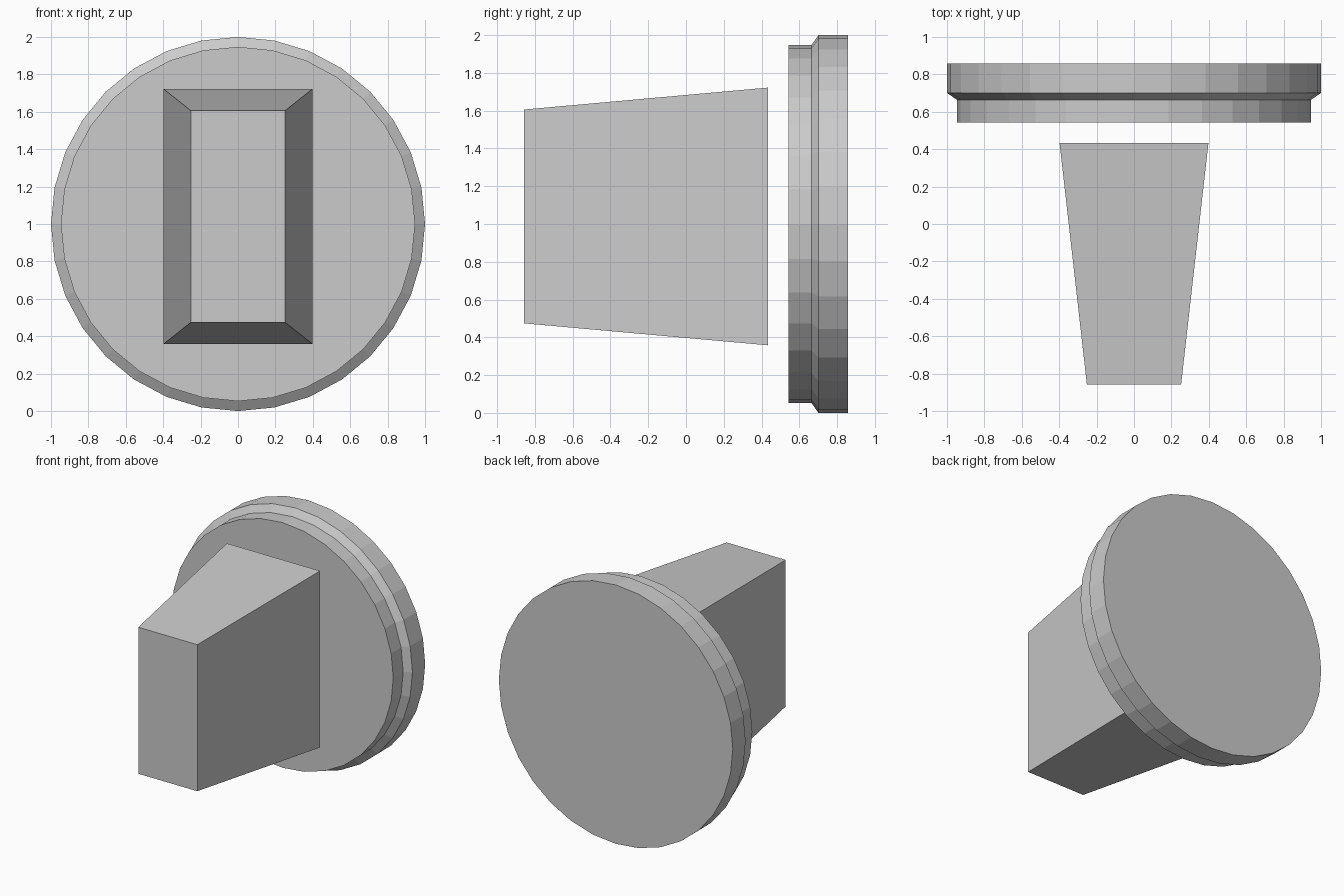
import bpy, bmesh, math

if "Cube" in bpy.data.objects:
    bpy.data.objects.remove(bpy.data.objects["Cube"])


def loft(name, rings):
    """Bridge matching rings of points and cap both ends."""
    bm = bmesh.new()
    loops = [[bm.verts.new(p) for p in ring] for ring in rings]
    n = len(loops[0])
    for a, b in zip(loops, loops[1:]):
        for i in range(n):
            j = (i + 1) % n
            bm.faces.new((a[i], a[j], b[j], b[i]))
    bm.faces.new(loops[0])
    bm.faces.new(loops[-1])
    bmesh.ops.recalc_face_normals(bm, faces=bm.faces)
    mesh = bpy.data.meshes.new(name)
    bm.to_mesh(mesh)
    bm.free()
    obj = bpy.data.objects.new(name, mesh)
    bpy.context.collection.objects.link(obj)
    return obj


def circle(y, radius, sides=32):
    return [(radius * math.cos(2 * math.pi * i / sides), y,
             1 + radius * math.sin(2 * math.pi * i / sides)) for i in range(sides)]


def rectangle(y, half_width, half_height, z=1.04):
    return [(sx * half_width, y, z + sz * half_height)
            for sx, sz in ((-1, -1), (1, -1), (1, 1), (-1, 1))]


# Stepped round plate: (y, radius) from front to back
plate_profile = [(0.543, 0.947), (0.664, 0.947), (0.701, 1.0), (0.857, 1.0)]
loft("round_plate", [circle(y, r) for y, r in plate_profile])

# Tapered block floating in front of the plate
loft("tapered_block", [rectangle(-0.857, 0.252, 0.566), rectangle(0.433, 0.398, 0.682)])
